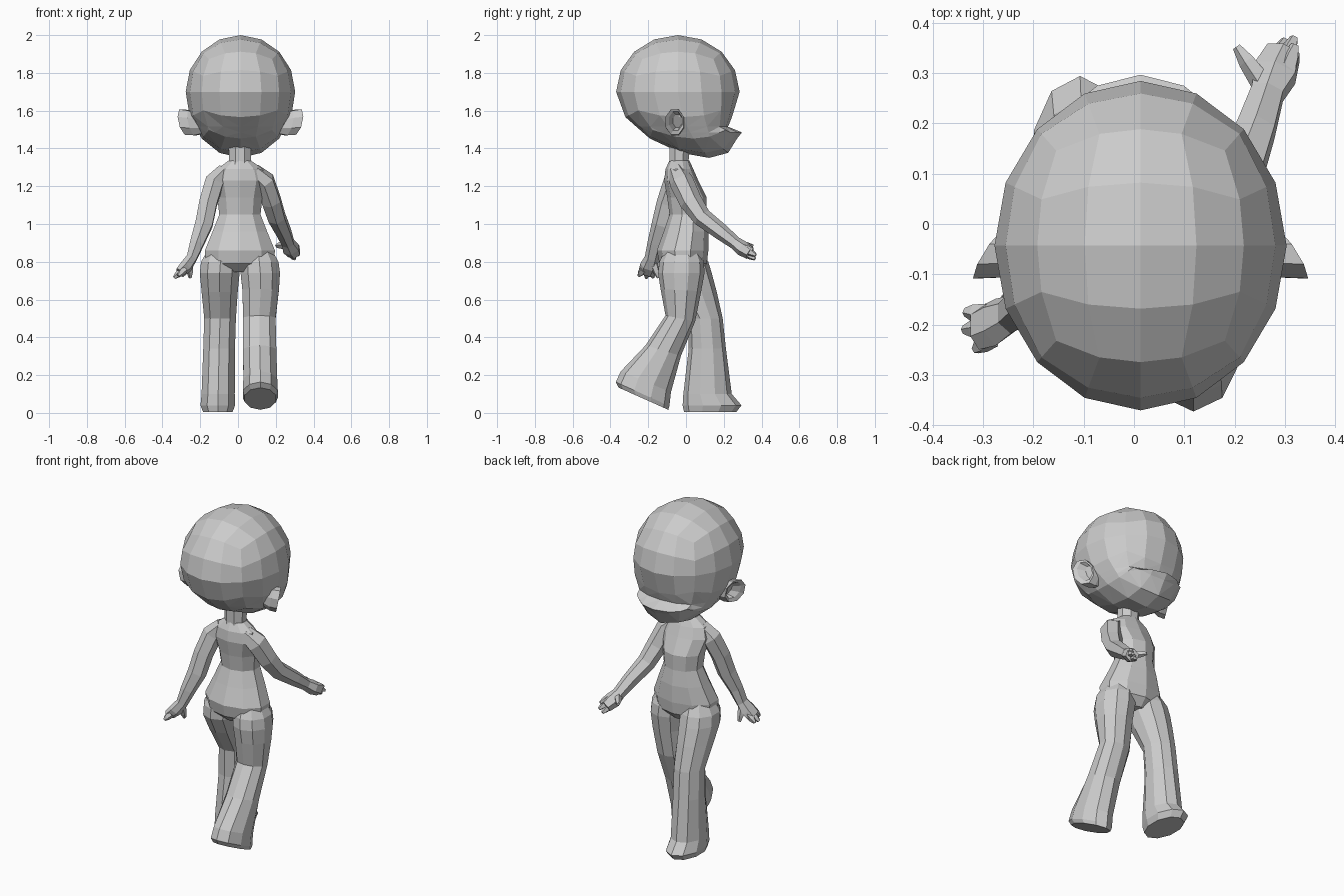
import bpy, bmesh, math
from mathutils import Vector

mat = bpy.data.materials.new("plain grey")
mat.diffuse_color = (0.6, 0.6, 0.6, 1)


def finish(name, bm):
    bmesh.ops.recalc_face_normals(bm, faces=bm.faces)
    mesh = bpy.data.meshes.new(name)
    bm.to_mesh(mesh)
    bm.free()
    mesh.materials.append(mat)
    obj = bpy.data.objects.new(name, mesh)
    bpy.context.collection.objects.link(obj)
    return obj


def loft(name, rings, sides=8):
    """Skin rings given as (centre, half-axis u, half-axis v)."""
    bm = bmesh.new()
    loops = []
    for c, u, v in rings:
        angles = [2 * math.pi * (i + 0.5) / sides for i in range(sides)]
        k = 1 / math.cos(math.pi / sides) ** 0.5
        loops.append([bm.verts.new(Vector(c) + k * (Vector(u) * math.cos(a) + Vector(v) * math.sin(a)))
                      for a in angles])
    for a, b in zip(loops, loops[1:]):
        for i in range(sides):
            j = (i + 1) % sides
            bm.faces.new((a[i], a[j], b[j], b[i]))
    bm.faces.new(loops[0])
    bm.faces.new(loops[-1])
    return finish(name, bm)


def stack(name, rows, sides=8):
    """Rows: x, y, z, half width, half depth, pitch."""
    loft(name, [((x, y, z), (rx, 0, 0), (0, ry * math.cos(t), ry * math.sin(t)))
                for x, y, z, rx, ry, t in rows], sides)


def tube(name, pts, sides=6):
    """Limb along points: x, y, z, half width, half thickness."""
    rings = []
    for i, p in enumerate(pts):
        d = Vector(pts[min(i + 1, len(pts) - 1)][:3]) - Vector(pts[max(i - 1, 0)][:3])
        side = Vector((1, 0, 0))
        v = d.cross(side).normalized()
        u = v.cross(d).normalized()
        rings.append((p[:3], u * p[3], v * p[4]))
    loft(name, rings, sides)


# Head: cube sphere with a forward-leaning lower half
bm = bmesh.new()
bmesh.ops.create_cube(bm, size=2)
bmesh.ops.subdivide_edges(bm, edges=bm.edges[:], cuts=3, use_grid_fill=True)
for v in bm.verts:
    n = Vector([math.tan(c * math.pi / 4) for c in v.co]).normalized()
    t = max(0, -n.z)
    y = -0.043 + 0.327 * n.y + 0.165 * t * t
    z = 1.7 + (0.3 if n.z > 0 else 0.35) * n.z
    v.co = (0.013 + 0.29 * n.x, y, z)
# Cut a mouth crease, sink the face above it and push the lip out below
for z in (1.515, 1.485):
    bmesh.ops.bisect_plane(bm, geom=bm.verts[:] + bm.edges[:] + bm.faces[:],
                           plane_co=(0, 0, z), plane_no=(0, 0, 1))
for v in bm.verts:
    x, y, z = v.co
    w = min(1, max(0, (y - 0.05) / 0.12)) * max(0, 1 - ((x - 0.013) / 0.22) ** 2)
    if 1.5 < z < 1.69:
        v.co.y -= 0.055 * w * (1.7 - z) / 0.185
    elif 1.47 < z < 1.5:
        v.co.y += 0.022 * w
bmesh.ops.triangulate(bm, faces=[f for f in bm.faces if f.calc_center_median().z < 1.62])
finish("head", bm)

# Ears: cupped flaps
for s, name in ((-1, "left_ear"), (1, "right_ear")):
    ear = [(0.20, -0.05, 1.53, 0.01, 0.035, 0.05),
           (0.255, -0.058, 1.535, 0.022, 0.05, 0.068),
           (0.298, -0.06, 1.54, 0.03, 0.05, 0.07),
           (0.292, -0.055, 1.545, 0.02, 0.036, 0.052),
           (0.258, -0.045, 1.545, 0.01, 0.024, 0.036)]
    loft(name, [((0.013 + s * x, y, z), (-s * tx, ry, 0), (s * 0.015, 0, rz))
                for x, y, z, tx, ry, rz in ear], 8)

# Neck and torso
stack("neck", [(0.01, -0.035, 1.28, 0.085, 0.065, 0),
               (0.01, -0.037, 1.33, 0.06, 0.053, 0),
               (0.01, -0.035, 1.42, 0.062, 0.055, 0)])
stack("torso", [
    (0.01, -0.035, 1.335, 0.062, 0.052, 0),
    (0.01, -0.035, 1.29, 0.125, 0.072, 0),
    (0.01, -0.025, 1.23, 0.145, 0.088, 0),
    (0.01, 0.005, 1.14, 0.122, 0.102, 0),
    (0.01, 0.01, 1.05, 0.112, 0.095, 0),
    (0.01, 0.0, 0.96, 0.148, 0.115, 0),
    (0.01, -0.018, 0.86, 0.19, 0.133, 0),
    (0.01, -0.015, 0.79, 0.185, 0.122, 0),
    (0.01, -0.01, 0.745, 0.07, 0.08, 0)], 10)

# Flared legs in a walking pose
stack("left_leg", [
    (-0.08, -0.01, 0.90, 0.06, 0.07, 0),
    (-0.093, -0.003, 0.80, 0.105, 0.118, 0),
    (-0.097, 0.006, 0.74, 0.108, 0.127, 0),
    (-0.097, 0.045, 0.64, 0.098, 0.115, 0),
    (-0.095, 0.102, 0.50, 0.086, 0.09, 0),
    (-0.10, 0.113, 0.34, 0.086, 0.096, 0),
    (-0.105, 0.114, 0.10, 0.09, 0.125, 0),
    (-0.107, 0.138, 0.04, 0.094, 0.152, 0),
    (-0.107, 0.128, 0.005, 0.08, 0.135, 0)], 10)
stack("right_leg", [
    (0.10, -0.02, 0.90, 0.06, 0.07, 0),
    (0.113, -0.023, 0.80, 0.104, 0.115, 0),
    (0.118, -0.025, 0.74, 0.107, 0.12, 0),
    (0.12, -0.027, 0.65, 0.099, 0.105, -0.05),
    (0.113, -0.03, 0.50, 0.088, 0.078, -0.2),
    (0.115, -0.12, 0.33, 0.09, 0.095, -0.3),
    (0.118, -0.212, 0.165, 0.092, 0.14, -0.4),
    (0.118, -0.23, 0.10, 0.095, 0.152, -0.42),
    (0.118, -0.225, 0.075, 0.085, 0.14, -0.42)], 10)

# Arms, one swung forward and one back
tube("right_arm", [
    (0.08, -0.05, 1.28, 0.04, 0.045), (0.14, -0.025, 1.225, 0.055, 0.06),
    (0.178, 0.025, 1.12, 0.052, 0.056), (0.205, 0.085, 1.035, 0.048, 0.047),
    (0.243, 0.19, 0.955, 0.04, 0.04), (0.265, 0.26, 0.90, 0.034, 0.032),
    (0.28, 0.30, 0.87, 0.045, 0.038), (0.297, 0.34, 0.845, 0.036, 0.032)])
tube("left_arm", [
    (-0.07, -0.04, 1.28, 0.04, 0.045), (-0.125, -0.06, 1.22, 0.052, 0.056),
    (-0.158, -0.10, 1.11, 0.05, 0.052), (-0.18, -0.13, 1.0, 0.049, 0.048),
    (-0.217, -0.162, 0.90, 0.039, 0.039), (-0.245, -0.18, 0.82, 0.029, 0.036),
    (-0.275, -0.195, 0.775, 0.032, 0.046), (-0.308, -0.207, 0.742, 0.025, 0.042)])

# Fingers and thumbs: tapered stubs from root to tip
digits = [("right_finger_a", (0.275, 0.31, 0.85), (0.30, 0.365, 0.815)),
          ("right_finger_b", (0.295, 0.31, 0.865), (0.318, 0.37, 0.835)),
          ("right_finger_c", (0.30, 0.30, 0.88), (0.32, 0.355, 0.865)),
          ("right_thumb", (0.255, 0.28, 0.89), (0.204, 0.352, 0.885)),
          ("left_finger_a", (-0.29, -0.18, 0.755), (-0.335, -0.175, 0.718)),
          ("left_finger_b", (-0.29, -0.205, 0.755), (-0.338, -0.21, 0.715)),
          ("left_finger_c", (-0.285, -0.225, 0.76), (-0.315, -0.25, 0.725)),
          ("left_thumb", (-0.255, -0.17, 0.79), (-0.253, -0.145, 0.715))]
for name, a, b in digits:
    mid = Vector(a).lerp(Vector(b), 0.6)
    tube(name, [(*a, 0.021, 0.021), (*mid, 0.016, 0.017), (*b, 0.008, 0.008)], 5)
